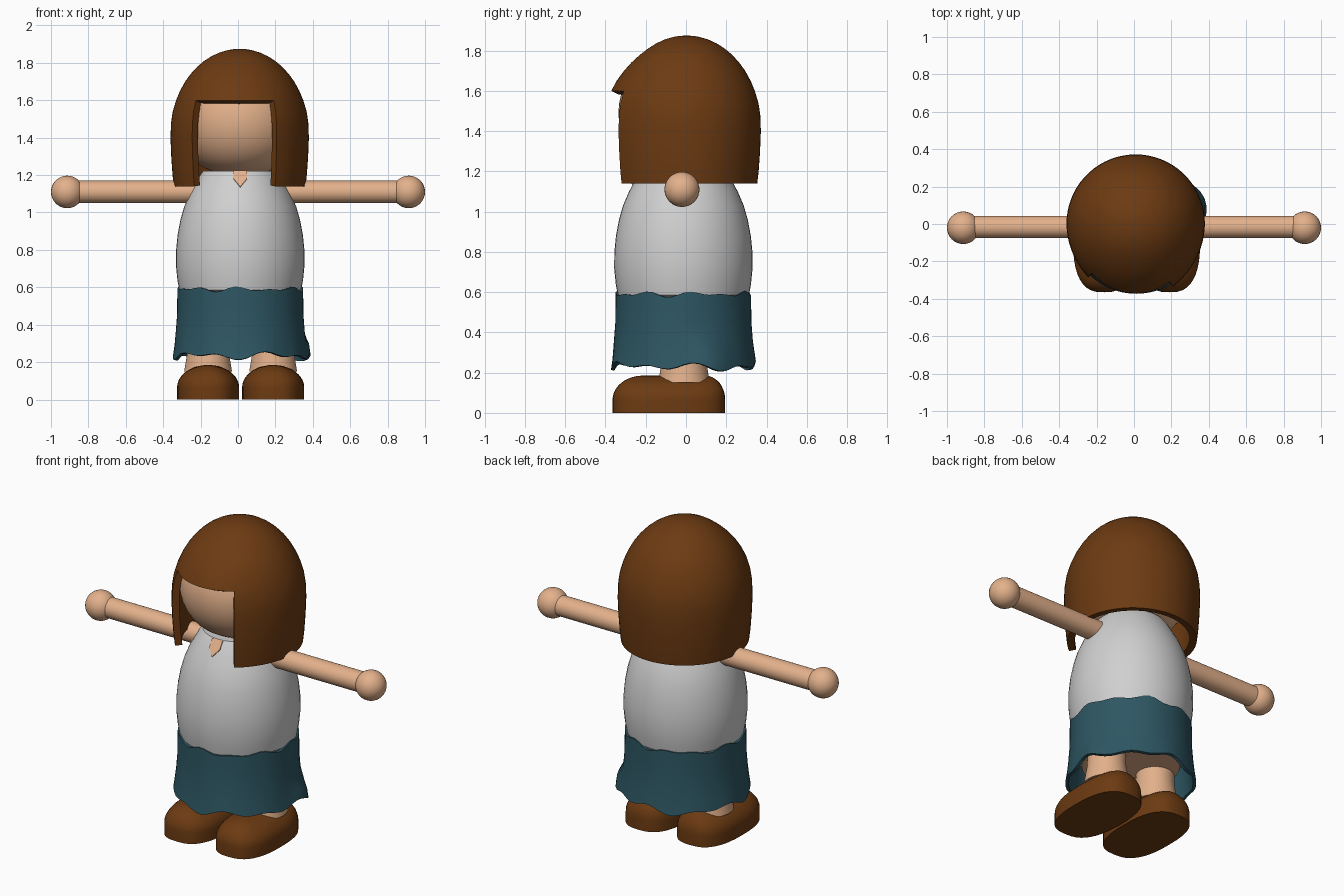
import bpy, bmesh, math
from math import sin, cos, pi, radians, sqrt

if "Cube" in bpy.data.objects:
    bpy.data.objects.remove(bpy.data.objects["Cube"])


def material(name, rgb):
    m = bpy.data.materials.new(name)
    m.diffuse_color = (*rgb, 1)
    m.use_nodes = True
    m.node_tree.nodes["Principled BSDF"].inputs["Base Color"].default_value = m.diffuse_color
    return m


SKIN = material("skin", (0.77, 0.44, 0.26))
BROWN = material("brown", (0.15, 0.043, 0.006))
WHITE = material("shirt_white", (0.63, 0.63, 0.63))
TEAL = material("teal", (0.027, 0.095, 0.125))
CX, CY = 0.012, -0.013      # body axis


def finish(ob, mat, thick=0, angle=40):
    ob.data.materials.clear()
    ob.data.materials.append(mat)
    bpy.ops.object.select_all(action='DESELECT')
    ob.select_set(True)
    bpy.context.view_layer.objects.active = ob
    if thick:
        mod = ob.modifiers.new("shell", 'SOLIDIFY')
        mod.thickness = thick
        mod.offset = -1
        bpy.ops.object.modifier_apply(modifier=mod.name)
    bpy.ops.object.shade_smooth_by_angle(angle=radians(angle))
    return ob


def loft(name, rings, mat, skip=None, thick=0, cap=False):
    """Join closed rings of points, listed bottom to top, counter-clockwise."""
    bm = bmesh.new()
    vs = [[bm.verts.new(p) for p in ring] for ring in rings]
    n = len(vs[0])
    for i in range(len(vs) - 1):
        for j in range(n):
            if skip and skip(i, j):
                continue
            k = (j + 1) % n
            bm.faces.new((vs[i][j], vs[i][k], vs[i + 1][k], vs[i + 1][j]))
    if cap:
        bm.faces.new(vs[0][::-1])
        bm.faces.new(vs[-1])
    bmesh.ops.delete(bm, geom=[v for v in bm.verts if not v.link_faces], context='VERTS')
    bmesh.ops.remove_doubles(bm, verts=bm.verts, dist=1e-4)
    me = bpy.data.meshes.new(name)
    bm.to_mesh(me)
    bm.free()
    ob = bpy.data.objects.new(name, me)
    bpy.context.collection.objects.link(ob)
    return finish(ob, mat, thick)


def circle_angles(n):
    return [2 * pi * i / n for i in range(n)]


def lathe(name, profile, mat, center=(CX, CY), angles=None, warp=None, **kw):
    rings = []
    for r, z in profile:
        ring = []
        for a in angles or circle_angles(48):
            rr, zz = warp(a, r, z) if warp else (r, z)
            ring.append((center[0] + rr * cos(a), center[1] + rr * sin(a), zz))
        rings.append(ring)
    return loft(name, rings, mat, **kw)


# Head, flattened a little at the chin
head = []
for i in range(21):
    t = -pi / 2 + pi * i / 20
    head.append((0.333 * max(cos(t), 0) ** 0.8, 1.49 + 0.29 * sin(t)))
lathe("head", head, SKIN, center=(CX, -0.003))
lathe("neck", [(0, 1.1), (0.12, 1.1), (0.12, 1.3), (0, 1.3)], SKIN)

# Hair: domed shell with a face opening below the fringe
A, B = radians(-131.5), radians(-59.6)
NO = 16
hair_angles = [A + (B - A) * i / NO for i in range(NO)]
hair_angles += [B + (2 * pi - B + A) * i / 54 for i in range(54)]
hair = [(0.352, 1.14), (0.359, 1.2), (0.366, 1.3), (0.37, 1.4), (0.367, 1.48), (0.358, 1.54), (0.34, 1.6)]
hair += [(0.37 * sqrt(max(0, 1 - ((z - 1.42) / 0.455) ** 2)), z)
         for z in (1.65, 1.7, 1.74, 1.78, 1.81, 1.835, 1.855, 1.868, 1.873, 1.875)]


def hair_warp(a, r, z):
    fade = min(1, max(0, (1.8 - z) / 0.18))
    return r + 0.033 * max(0, -sin(a)) ** 3 * fade, z


lathe("hair", hair, BROWN, center=(CX - 0.003, 0.002), angles=hair_angles, warp=hair_warp,
      skip=lambda i, j: i < 6 and j < NO, thick=0.04)

# Shirt
lathe("shirt", [(0, 0.575), (0.31, 0.575), (0.326, 0.585), (0.336, 0.64), (0.344, 0.72), (0.343, 0.8),
                (0.335, 0.88), (0.32, 0.96), (0.3, 1.03), (0.27, 1.1), (0.243, 1.15),
                (0.215, 1.2), (0.198, 1.223), (0.1, 1.223)], WHITE)

# Neckline notch: thin skin plate lying on the shirt
bm = bmesh.new()
pts = [(-0.035, 1.224), (-0.035, 1.18), (0, 1.138), (0.035, 1.18), (0.035, 1.224)]
bm.faces.new([bm.verts.new((CX + x, CY - 0.006 - (0.198 + (1.223 - z) * 0.63), z)) for x, z in pts])
me = bpy.data.meshes.new("neckline")
bm.to_mesh(me)
bm.free()
notch = bpy.data.objects.new("neckline", me)
bpy.context.collection.objects.link(notch)
finish(notch, SKIN, thick=0.008)


# Skirt: open shell with uneven waist and hem
def skirt_warp(a, r, z):
    if z > 0.55:
        z += 0.008 * sin(7 * a) + 0.008 * sin(11 * a + 1)
    if z < 0.3:
        z += 0.012 * sin(5 * a + 0.6) + 0.012 * sin(9 * a)
        d = (a - radians(22) + pi) % (2 * pi) - pi
        bump = math.exp(-(d / 0.28) ** 2)
        r += 0.035 * bump
        z -= 0.02 * bump
    return r, z


lathe("skirt", [(0.36, 0.235), (0.352, 0.29), (0.345, 0.36), (0.338, 0.45), (0.337, 0.53), (0.336, 0.59)],
      TEAL, angles=circle_angles(64), warp=skirt_warp, thick=0.018)
lathe("hips", [(0, 0.34), (0.27, 0.34), (0.3, 0.42), (0.3, 0.58), (0, 0.58)], SKIN)

# Arms and hands
for side, s in (("left", 1), ("right", -1)):
    bpy.ops.mesh.primitive_cylinder_add(vertices=32, radius=0.06, depth=0.72,
                                        location=(s * 0.51, -0.016, 1.11), rotation=(0, pi / 2, 0))
    bpy.context.object.name = side + "_arm"
    finish(bpy.context.object, SKIN)
    bpy.ops.mesh.primitive_uv_sphere_add(segments=32, ring_count=16, radius=0.087,
                                         location=(s * 0.913, -0.02, 1.11))
    bpy.context.object.name = side + "_hand"
    finish(bpy.context.object, SKIN)

# Legs and rounded flat-soled shoes
for side, x in (("right", -0.16), ("left", 0.188)):
    lathe(side + "_leg", [(0, 0.15), (0.128, 0.15), (0.108, 0.27), (0.105, 0.4), (0, 0.4)], SKIN,
          center=(x, -0.01))
    rings = []
    for i in range(-1, 11):
        t = max(0, i) / 10 * pi / 2 * 0.97
        z = 0 if i < 0 else 0.065 + 0.12 * sin(t)
        c = cos(t)
        front, back, w = -0.365 + 0.15 * (1 - c), 0.195 - 0.1 * (1 - c), 0.166 * c
        mid, half = (front + back) / 2, (back - front) / 2
        ring = []
        for a in circle_angles(40):
            px = math.copysign(abs(cos(a)) ** 0.72, cos(a))
            py = math.copysign(abs(sin(a)) ** 0.8, sin(a))
            ring.append((x + 0.0 + w * px, mid + half * py, z))
        rings.append(ring)
    loft(side + "_shoe", rings, BROWN, cap=True)
